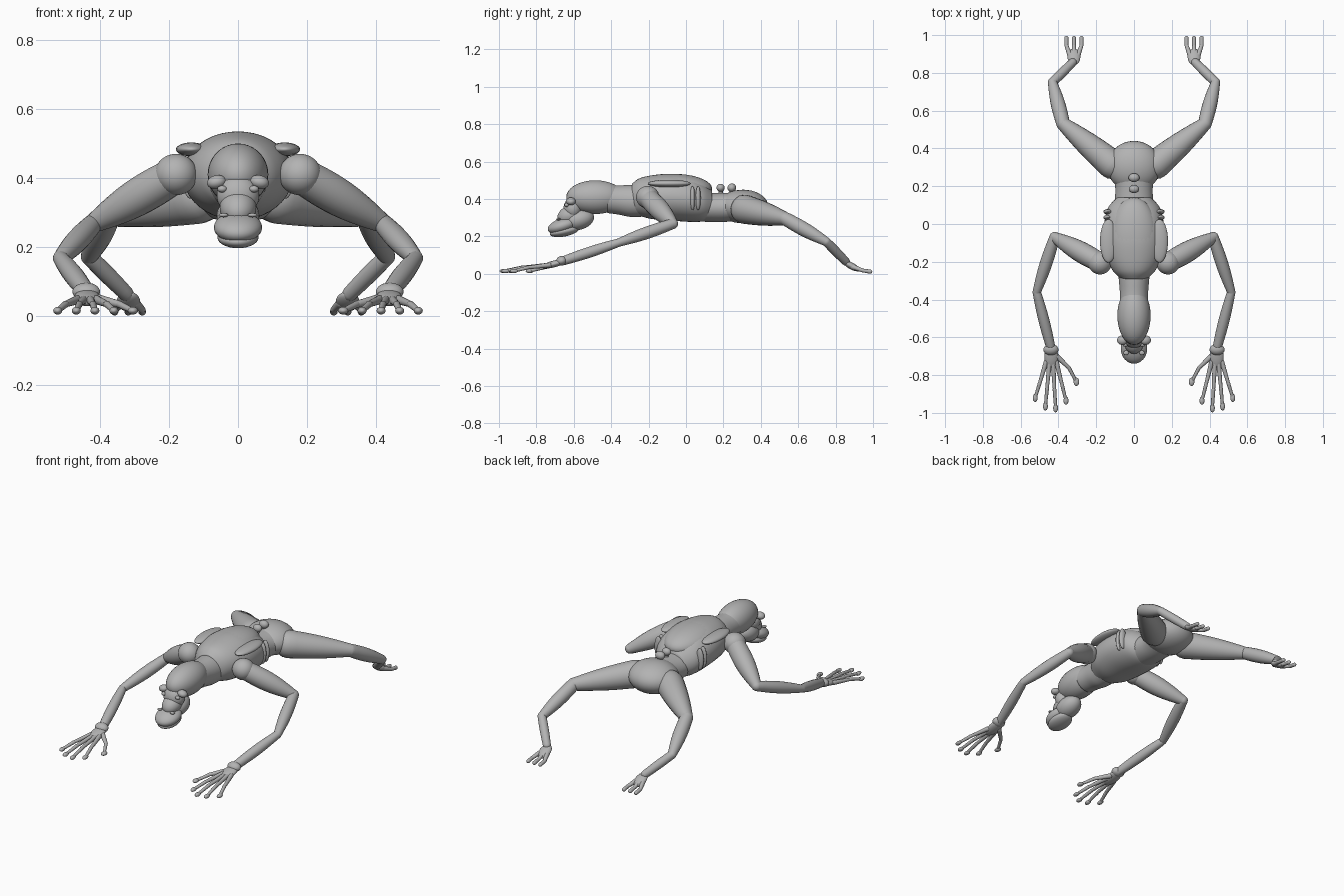
import bpy, bmesh, math
from mathutils import Vector, Matrix

cube = bpy.data.objects.get("Cube")
if cube:
    bpy.data.objects.remove(cube, do_unlink=True)

grey = bpy.data.materials.new("stone grey")
grey.use_nodes = True
tone = (0.45, 0.45, 0.45, 1)
grey.diffuse_color = tone
grey.node_tree.nodes["Principled BSDF"].inputs["Base Color"].default_value = tone


def finish(bm, name):
    bmesh.ops.recalc_face_normals(bm, faces=bm.faces)
    for f in bm.faces:
        f.smooth = True
    mesh = bpy.data.meshes.new(name)
    bm.to_mesh(mesh)
    bm.free()
    mesh.materials.append(grey)
    ob = bpy.data.objects.new(name, mesh)
    bpy.context.collection.objects.link(ob)
    return ob


def ball(name, centre, size, tilt=0.0, roll=0.0):
    """Ellipsoid; tilt turns it about x, roll about y."""
    bm = bmesh.new()
    bmesh.ops.create_uvsphere(bm, u_segments=32, v_segments=18, radius=1)
    turn = Matrix.Rotation(roll, 4, 'Y') @ Matrix.Rotation(tilt, 4, 'X')
    bm.transform(Matrix.Translation(centre) @ turn @ Matrix.Diagonal((*size, 1)))
    return finish(bm, name)


def skin(name, rings):
    bm = bmesh.new()
    loops = [[bm.verts.new(p) for p in ring] for ring in rings]
    n = len(loops[0])
    for a, b in zip(loops, loops[1:]):
        for i in range(n):
            bm.faces.new((a[i], a[(i + 1) % n], b[(i + 1) % n], b[i]))
    for loop in (loops[0], loops[-1]):
        bm.faces.new(loop)
    return finish(bm, name)


def loft(name, stations, steps=6, n=40):
    """Elliptical body along y from (y, z, half width, half height) stations."""
    rings = []
    last = len(stations) - 1
    for s in range(last):
        p = [Vector(stations[min(max(s + k, 0), last)]) for k in (-1, 0, 1, 2)]
        for j in range(steps + (s == last - 1)):
            t = j / steps
            q = 0.5 * (2 * p[1] + (p[2] - p[0]) * t
                       + (2 * p[0] - 5 * p[1] + 4 * p[2] - p[3]) * t ** 2
                       + (3 * p[1] - p[0] - 3 * p[2] + p[3]) * t ** 3)
            y, z, w, h = q
            rings.append([(w * math.cos(a), y, z + h * math.sin(a))
                          for a in (2 * math.pi * i / n for i in range(n))])
    return skin(name, rings)


def limb(name, a, b, ra, rb, bulge=0.0, n=20):
    """Round-ended tapered segment, swollen towards its middle."""
    a, b = Vector(a), Vector(b)
    axis = b - a
    turn = axis.to_track_quat('Z', 'Y')
    profile = [(-ra * math.cos(t), ra * math.sin(t))
               for t in (0.08, 0.4, 0.8, 1.2)]
    for i in range(11):
        t = i / 10
        profile.append((axis.length * t,
                        ra + (rb - ra) * t + bulge * math.sin(math.pi * t)))
    profile += [(axis.length + rb * math.cos(t), rb * math.sin(t))
                for t in (1.2, 0.8, 0.4, 0.08)]
    rings = [[a + turn @ Vector((r * math.cos(u), r * math.sin(u), z))
              for u in (2 * math.pi * i / n for i in range(n))]
             for z, r in profile]
    return skin(name, rings)


# Trunk
loft("chest", [(-0.29, 0.40, 0.07, 0.08), (-0.25, 0.41, 0.11, 0.10),
               (-0.18, 0.41, 0.145, 0.117), (-0.08, 0.41, 0.16, 0.125),
               (0.02, 0.40, 0.155, 0.122), (0.09, 0.385, 0.135, 0.105),
               (0.14, 0.37, 0.09, 0.075)])
loft("waist", [(0.05, 0.36, 0.10, 0.078), (0.13, 0.355, 0.10, 0.078),
               (0.20, 0.355, 0.10, 0.078), (0.27, 0.36, 0.115, 0.075)])
ball("pelvis", (0, 0.305, 0.36), (0.142, 0.135, 0.09))
ball("back_shell", (0, -0.07, 0.455), (0.13, 0.21, 0.08))
for i, (y, r) in enumerate(((0.185, 0.027), (0.245, 0.029))):
    ball(f"spine_knob_{i + 1}", (0, y, 0.46), (r, r * 0.8, r * 0.8))
    limb(f"spine_stem_{i + 1}", (0, y, 0.41), (0, y, 0.45), 0.012, 0.012)

# Neck and head
loft("neck", [(-0.24, 0.39, 0.085, 0.085), (-0.30, 0.39, 0.08, 0.085),
              (-0.36, 0.395, 0.075, 0.078), (-0.42, 0.40, 0.075, 0.075)])
ball("skull", (0, -0.485, 0.41), (0.088, 0.155, 0.09))
ball("face", (0, -0.605, 0.35), (0.062, 0.05, 0.06))
ball("snout_bridge", (0, -0.62, 0.315), (0.053, 0.07, 0.05), 0.4)
ball("cheeks", (0, -0.575, 0.29), (0.062, 0.085, 0.055), 0.25)
ball("upper_muzzle", (0, -0.66, 0.257), (0.07, 0.082, 0.04), 0.3)
ball("lower_jaw", (0, -0.65, 0.228), (0.06, 0.08, 0.028), 0.2)

# Paired parts
for side, s in (("left", 1), ("right", -1)):
    def at(x, y, z):
        return (s * x, y, z)

    # Face details
    ball(f"{side}_brow", at(0.062, -0.615, 0.388), (0.028, 0.025, 0.02), 0, s * 0.2)
    ball(f"{side}_eye", at(0.046, -0.638, 0.368), (0.014, 0.012, 0.01))
    ball(f"{side}_nostril", at(0.042, -0.682, 0.292), (0.014, 0.012, 0.006))

    # Shoulder blade and ribs
    ball(f"{side}_shoulder_blade", at(0.135, -0.09, 0.483), (0.045, 0.115, 0.02))
    for i, y in enumerate((0.035, 0.065)):
        ball(f"{side}_rib_{i + 1}", at(0.138, y, 0.405), (0.024, 0.014, 0.065))

    # Arm
    shoulder, elbow = at(0.18, -0.205, 0.41), at(0.42, -0.07, 0.268)
    bend, wrist = at(0.515, -0.36, 0.167), at(0.44, -0.655, 0.07)
    ball(f"{side}_shoulder", shoulder, (0.062, 0.062, 0.06))
    limb(f"{side}_upper_arm", shoulder, elbow, 0.052, 0.028, 0.014)
    limb(f"{side}_forearm", elbow, bend, 0.028, 0.022, 0.008)
    limb(f"{side}_lower_forearm", bend, wrist, 0.022, 0.024, 0.006)

    # Hand
    ball(f"{side}_wrist", at(0.44, -0.665, 0.07), (0.04, 0.03, 0.026), 0.3)
    ball(f"{side}_palm", at(0.438, -0.705, 0.053), (0.037, 0.07, 0.018), 0.25)
    tips = ((0.523, -0.92), (0.469, -0.965), (0.415, -0.975), (0.36, -0.935))
    for i, (x, y) in enumerate(tips):
        root = at(0.465 - 0.018 * i, -0.73, 0.047)
        knuckle = at(0.4 * (0.465 - 0.018 * i) + 0.6 * x, -0.292 + 0.6 * y, 0.034)
        tip = at(x, y, 0.015)
        limb(f"{side}_finger_base_{i + 1}", root, knuckle, 0.013, 0.009)
        limb(f"{side}_finger_end_{i + 1}", knuckle, tip, 0.010, 0.008)
        ball(f"{side}_fingertip_{i + 1}", tip, (0.013, 0.022, 0.011))
    limb(f"{side}_thumb_base", at(0.41, -0.70, 0.05), at(0.345, -0.76, 0.034), 0.014, 0.010)
    limb(f"{side}_thumb_end", at(0.345, -0.76, 0.034), at(0.308, -0.83, 0.016), 0.010, 0.008)
    ball(f"{side}_thumb_tip", at(0.305, -0.835, 0.015), (0.015, 0.022, 0.011))

    # Leg
    hip, knee = at(0.115, 0.315, 0.345), at(0.375, 0.53, 0.295)
    hock, ankle = at(0.432, 0.75, 0.172), at(0.325, 0.855, 0.065)
    limb(f"{side}_thigh", hip, knee, 0.078, 0.036, 0.006)
    limb(f"{side}_shin", knee, hock, 0.036, 0.024, 0.008)
    limb(f"{side}_lower_shin", hock, ankle, 0.024, 0.022, 0.002)

    # Foot
    ball(f"{side}_foot", at(0.318, 0.885, 0.042), (0.034, 0.05, 0.018), -0.5)
    for i, x in enumerate((0.278, 0.318, 0.358)):
        root, mid = at(0.318 + (x - 0.318) * 0.5, 0.89, 0.038), at(x, 0.945, 0.018)
        limb(f"{side}_toe_base_{i + 1}", root, mid, 0.014, 0.010)
        limb(f"{side}_toe_end_{i + 1}", mid, at(x, 0.985, 0.012), 0.010, 0.011)
